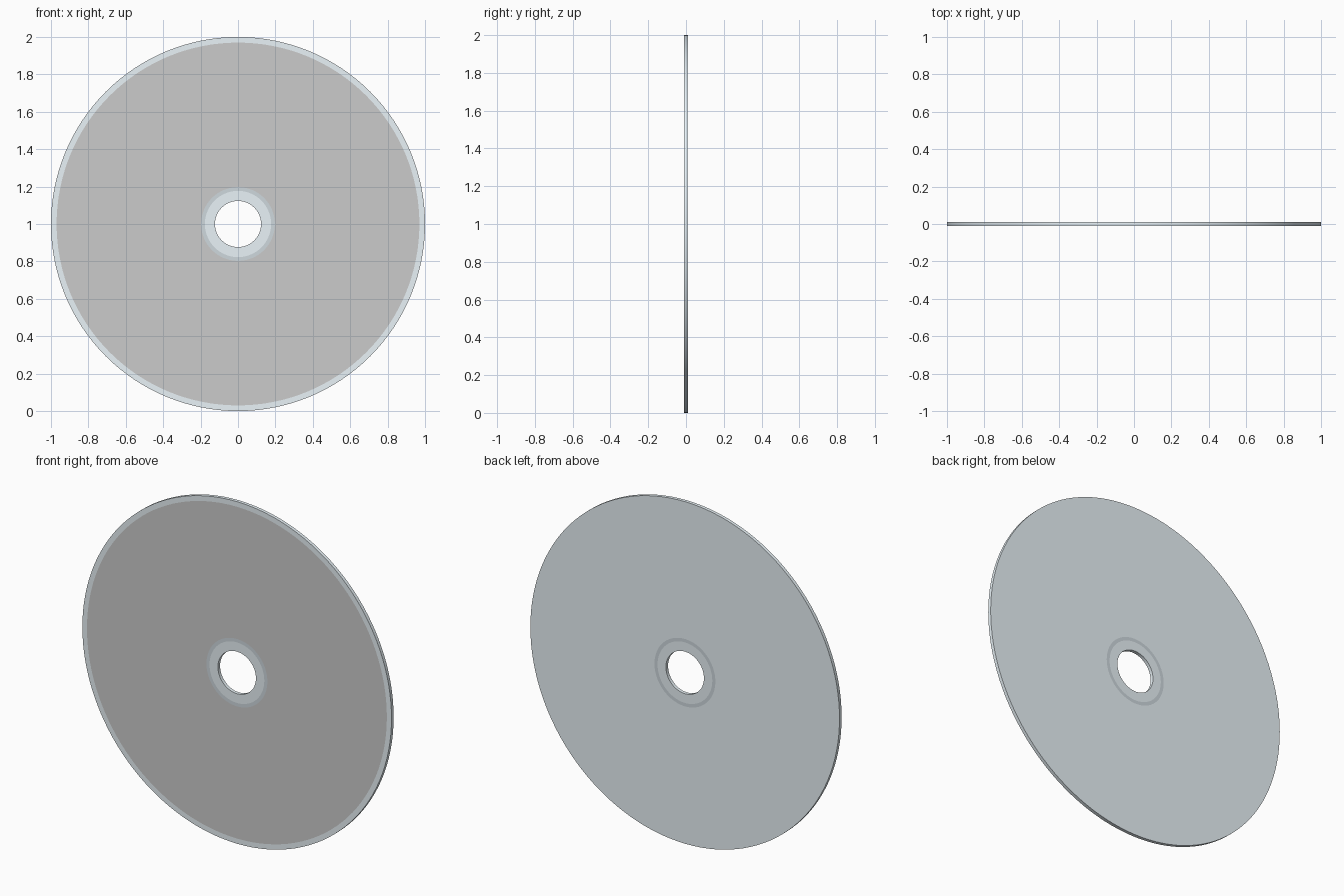
import bpy, bmesh
from math import cos, sin, tau

if "Cube" in bpy.data.objects:
    bpy.data.objects.remove(bpy.data.objects["Cube"])

SEGMENTS = 128
HALF = 0.01  # half thickness


def material(name, color):
    m = bpy.data.materials.new(name)
    m.diffuse_color = (*color, 1)
    m.use_nodes = True
    m.node_tree.nodes["Principled BSDF"].inputs["Base Color"].default_value = m.diffuse_color
    return m


clear = material("pale_blue_plastic", (0.82, 0.90, 0.94))
dark = material("stacking_ring_grey", (0.62, 0.69, 0.73))
grey = material("label_grey", (0.8, 0.8, 0.8))

# Closed cross-section: (radius, y, material of the band to the next point)
CLEAR, DARK, GREY = range(3)
profile = [
    (0.123, -HALF, CLEAR),   # front hub
    (0.177, -HALF, DARK),    # front stacking ring
    (0.197, -HALF, GREY),    # printed label area
    (0.97, -HALF, CLEAR),    # front rim
    (1.0, -HALF, CLEAR),     # outer edge
    (1.0, HALF, CLEAR),      # back face
    (0.197, HALF, DARK),     # back stacking ring
    (0.177, HALF, CLEAR),    # back hub
    (0.123, HALF, CLEAR),    # hole wall
]

# Revolve the section around the y axis through the disc centre
bm = bmesh.new()
rings = [[bm.verts.new((r * cos(tau * i / SEGMENTS), y, 1 + r * sin(tau * i / SEGMENTS)))
          for i in range(SEGMENTS)] for r, y, _ in profile]
for k, (_, _, mat) in enumerate(profile):
    a, b = rings[k], rings[(k + 1) % len(rings)]
    for i in range(SEGMENTS):
        j = (i + 1) % SEGMENTS
        bm.faces.new((a[i], b[i], b[j], a[j])).material_index = mat
bmesh.ops.recalc_face_normals(bm, faces=bm.faces)

mesh = bpy.data.meshes.new("disc")
bm.to_mesh(mesh)
bm.free()
for m in (clear, dark, grey):
    mesh.materials.append(m)
disc = bpy.data.objects.new("disc", mesh)
bpy.context.collection.objects.link(disc)

# Smooth rim and hole, crisp corners
bpy.context.view_layer.objects.active = disc
disc.select_set(True)
bpy.ops.object.shade_smooth_by_angle(angle=0.6)
